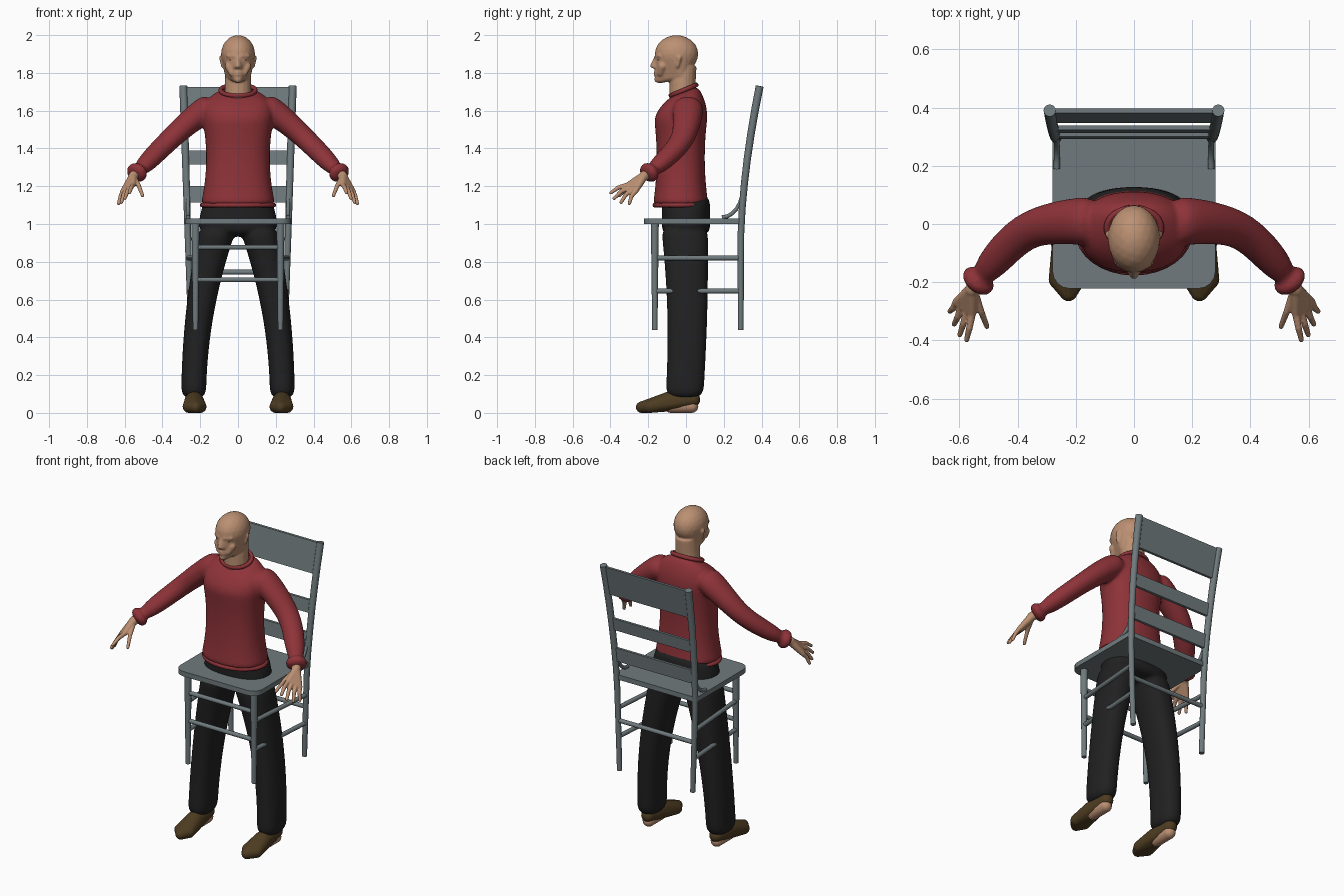
import bpy, bmesh
from math import sin, cos, pi, copysign
from mathutils import Vector

old_cube = bpy.data.objects.get("Cube")
if old_cube:
    bpy.data.objects.remove(old_cube)


def material(name, red, green, blue):
    mat = bpy.data.materials.new(name)
    mat.use_nodes = True
    mat.diffuse_color = (red, green, blue, 1)
    mat.node_tree.nodes["Principled BSDF"].inputs["Base Color"].default_value = mat.diffuse_color
    return mat


SKIN = material("skin", .5, .28, .17)
RED = material("red knit", .27, .033, .04)
BLACK = material("black cloth", .015, .015, .016)
BROWN = material("brown leather", .075, .045, .015)
GREY = material("grey paint", .16, .195, .205)

sphere_mesh = bmesh.new()
bmesh.ops.create_icosphere(sphere_mesh, subdivisions=3, radius=1)
SPHERE = [vert.co.copy() for vert in sphere_mesh.verts]
sphere_mesh.free()


def ring(center, side, up, power=1, count=16):
    """Superellipse loop; a power below one makes it squarer."""
    def bulge(value):
        return copysign(abs(value) ** power, value)
    angles = [2 * pi * step / count for step in range(count)]
    return [Vector(center) + Vector(side) * bulge(cos(a)) + Vector(up) * bulge(sin(a)) for a in angles]


def loft(bm, rings):
    loops = [[bm.verts.new(point) for point in points] for points in rings]
    for low, high in zip(loops, loops[1:]):
        for i in range(len(low)):
            bm.faces.new((low[i - 1], low[i], high[i], high[i - 1]))
    bm.faces.new(loops[0])
    bm.faces.new(loops[-1])


def slab(x, y, z, width, depth, tilt=0):
    """Horizontal body section given by half width and half depth."""
    return ring((x, y, z), (width, 0, 0), (0, depth, tilt), .85)


def tube(bm, path, start, end, wide=1):
    """Round bar along a path whose radius runs from start to end."""
    points = [Vector(point) for point in path]
    last = len(points) - 1
    span = (points[last] - points[0]).normalized()
    reference = Vector((0, 1, 0)) if abs(span.z) > .8 else Vector((0, 0, 1))
    rings = []
    for i, point in enumerate(points):
        along = points[min(i + 1, last)] - points[max(i - 1, 0)]
        side = along.cross(reference).normalized()
        up = side.cross(along).normalized()
        radius = start + (end - start) * i / last
        rings.append(ring(point, side * radius * wide, up * radius))
    loft(bm, rings)


def hull(bm, points):
    verts = [bm.verts.new(point) for point in points]
    bmesh.ops.convex_hull(bm, input=verts)
    loose = [vert for vert in verts if vert.is_valid and not vert.link_faces]
    bmesh.ops.delete(bm, geom=loose, context='VERTS')


def ball(center, radius):
    return [Vector(center) + unit * radius for unit in SPHERE]


def mirror(bm):
    copied = bmesh.ops.duplicate(bm, geom=bm.verts[:] + bm.edges[:] + bm.faces[:])["geom"]
    for item in copied:
        if isinstance(item, bmesh.types.BMVert):
            item.co.x *= -1


def finish(bm, name, mat, rounding=0, voxel=0):
    bmesh.ops.recalc_face_normals(bm, faces=bm.faces)
    mesh = bpy.data.meshes.new(name)
    bm.to_mesh(mesh)
    bm.free()
    mesh.materials.append(mat)
    part = bpy.data.objects.new(name, mesh)
    bpy.context.collection.objects.link(part)
    bpy.ops.object.select_all(action='DESELECT')
    part.select_set(True)
    bpy.context.view_layer.objects.active = part
    bpy.ops.object.shade_smooth_by_angle(angle=pi / 4)
    if rounding:
        subdivision = part.modifiers.new("round", 'SUBSURF')
        subdivision.levels = subdivision.render_levels = rounding
    if voxel:
        merge = part.modifiers.new("merge", 'REMESH')
        merge.mode, merge.voxel_size, merge.use_smooth_shade = 'VOXEL', voxel, True
        relax = part.modifiers.new("relax", 'SMOOTH')
        relax.factor, relax.iterations = .5, 3


def trim(name, y, z, width, depth, tilt=0):
    """Knitted edge around the sweater."""
    bpy.ops.mesh.primitive_torus_add(major_segments=32, minor_segments=8, major_radius=width,
                                     minor_radius=.012, location=(0, y, z), rotation=(tilt, 0, 0))
    edge = bpy.context.object
    edge.name = name
    edge.scale.y = depth / width
    edge.data.materials.append(RED)
    bpy.ops.object.shade_smooth()


# Sweater: sleeves and cuffs, then a torso with a waist and closing shoulders
bm = bmesh.new()
tube(bm, [(.12, .01, 1.64), (.21, .01, 1.58), (.3, 0, 1.505), (.4, -.03, 1.41), (.54, -.2, 1.265)],
     .078, .048, 1.15)
tube(bm, [(.515, -.17, 1.29), (.555, -.22, 1.255)], .06, .06, 1.1)
mirror(bm)
sections = []
for step in range(17):
    height = 1.09 + .62 * step / 16
    flare = ((min(height, 1.55) - 1.35) / .25) ** 2
    close = max(0, (height - 1.55) / .16)
    sections.append(slab(0, .02 * close - .028, height, (.172 + .03 * flare) * (1 - .55 * close ** 4),
                         (.13 + .02 * flare) * (1 - .55 * close ** 2), .03 * close))
loft(bm, sections)
finish(bm, "sweater", RED, 2, .011)
trim("sweater_hem", -.028, 1.1, .19, .14)
trim("sweater_collar", -.013, 1.708, .092, .075, .4)

# Trousers: spread legs, then the hips
bm = bmesh.new()
sections = []
for step in range(11):
    rise = step / 10
    swell = rise ** 2
    sections.append(slab(.235 - .135 * swell, .015 * sin(pi * rise) - .008, .07 + .93 * rise,
                         .067 + .036 * swell, .102 + .025 * swell))
loft(bm, sections)
mirror(bm)
loft(bm, [slab(0, 0, height, width, .13) for height, width in ((.93, .2), (1, .215), (1.08, .2), (1.17, .16))])
finish(bm, "trousers", BLACK, 2, .01)

# Head: skull and jaw in one skin, neck, ears, brows, cheeks, nose, lips and chin
bm = bmesh.new()
skull = [Vector((unit.x * .09, unit.y * .115 - .05, unit.z * .1 + 1.9)) for unit in SPHERE]
jaw = [point for side in (-1, 1) for point in ball((side * .05, -.03, 1.79), .02)]
hull(bm, skull + jaw + ball((0, -.138, 1.772), .027))
tube(bm, [(0, -.015, 1.65), (0, -.018, 1.75), (0, -.01, 1.84)], .073, .066)
for side in (-1, 1):
    hull(bm, ball((side * .088, -.035, 1.88), .012) + ball((side * .082, -.045, 1.835), .008))
    hull(bm, ball((side * .016, -.156, 1.888), .011) + ball((side * .05, -.138, 1.89), .012))
    hull(bm, ball((side * .048, -.125, 1.835), .022) + ball((side * .03, -.135, 1.8), .02))
    hull(bm, ball((0, -.158, 1.88), .011) + ball((0, -.178, 1.837), .012) + ball((side * .013, -.163, 1.832), .011))
    for height in (1.803, 1.79):
        hull(bm, ball((0, -.164, height), .008) + ball((side * .02, -.157, height), .005))
hull(bm, ball((0, -.15, 1.765), .018))
finish(bm, "head", SKIN, 0, .006)

bm = bmesh.new()
hull(bm, ball((.027, -.151, 1.869), .005) + ball((.041, -.146, 1.868), .004))
mirror(bm)
finish(bm, "eyes", BROWN)

# Hands: wrist, palm, four spread fingers and a thumb
bm = bmesh.new()
wrist = Vector((.555, -.225, 1.252))
first_knuckle, last_knuckle = Vector((.556, -.308, 1.207)), Vector((.61, -.268, 1.172))
first_tip, last_tip = Vector((.575, -.398, 1.165)), Vector((.632, -.3, 1.108))
hull(bm, ball((.53, -.19, 1.275), .028) + ball(wrist, .026))
hull(bm, ball(wrist, .024) + ball(first_knuckle, .014) + ball(last_knuckle, .014))
digits = [((.545, -.24, 1.24), (.505, -.352, 1.15))]
for step in range(4):
    knuckle = first_knuckle.lerp(last_knuckle, step / 3)
    reach = first_tip.lerp(last_tip, step / 3) - knuckle
    digits.append((knuckle, knuckle + reach * (1 + .25 * sin(pi * step / 3))))
for root, tip in digits:
    middle = Vector(root).lerp(Vector(tip), .5) + Vector((0, -.005, .007))
    hull(bm, ball(root, .013) + ball(middle, .0115))
    hull(bm, ball(middle, .0115) + ball(tip, .009))
mirror(bm)
finish(bm, "hands", SKIN, 0, .004)

# Shoes, with the bare heel showing underneath
bm = bmesh.new()
hull(bm, ball((.232, .035, .07), .04) + ball((.232, -.09, .06), .052) + ball((.2, -.19, .033), .033)
     + ball((.26, -.19, .033), .033) + ball((.225, -.235, .03), .03))
mirror(bm)
finish(bm, "shoes", BROWN)
bm = bmesh.new()
hull(bm, ball((.232, .03, .035), .035) + ball((.232, -.08, .035), .035))
mirror(bm)
finish(bm, "heels", SKIN)

# Chair seat with rounded front corners
bm = bmesh.new()
outline = []
for side in (-1, 1):
    for height in (1, 1.03):
        outline += ring((side * .22, -.162, height), (.06, 0, 0), (0, .06, 0))
        outline += ring((side * .27, .29, height), (.01, 0, 0), (0, .01, 0))
hull(bm, outline)
finish(bm, "chair_seat", GREY)


def post_at(height):
    """Centre of a back post, leaning outward and curving back."""
    lean = max(0, (height - .9) / .83) ** 1.7
    return Vector((.236 + .031 * height, .29 + .1 * lean, height))


# Back posts and front legs
bm = bmesh.new()
tube(bm, [post_at(.44 + 1.29 * step / 10) for step in range(11)], .015, .021)
mirror(bm)
finish(bm, "chair_back_posts", GREY)
bm = bmesh.new()
tube(bm, [(.225, -.165, .44), (.225, -.165, 1.005)], .014, .021)
mirror(bm)
finish(bm, "chair_front_legs", GREY)

# Back slats
for name, bottom, top in (("top_slat", 1.545, 1.725), ("middle_slat", 1.315, 1.39), ("lower_slat", 1.115, 1.2)):
    bm = bmesh.new()
    corners = [post_at(height) + Vector((0, offset, 0)) for height in (bottom, top) for offset in (-.008, .008)]
    hull(bm, corners + [Vector((-corner.x, corner.y, corner.z)) for corner in corners])
    finish(bm, name, GREY)

# Rungs between the legs
bm = bmesh.new()
for height in (.82, .645):
    tube(bm, [(.225, -.165, height), post_at(height)], .013, .013)
mirror(bm)
for x, y, height in ((.225, -.165, .877), (.225, -.165, .705), post_at(.745)):
    tube(bm, [(-x, y, height), (x, y, height)], .013, .013)
finish(bm, "chair_rungs", GREY)

# Curved braces from seat to posts
bm = bmesh.new()
arc = [step * pi / 12 for step in range(7)]
tube(bm, [(.265, .19 + .11 * sin(angle), 1.19 - .155 * cos(angle)) for angle in arc], .011, .009)
mirror(bm)
finish(bm, "seat_braces", GREY)
